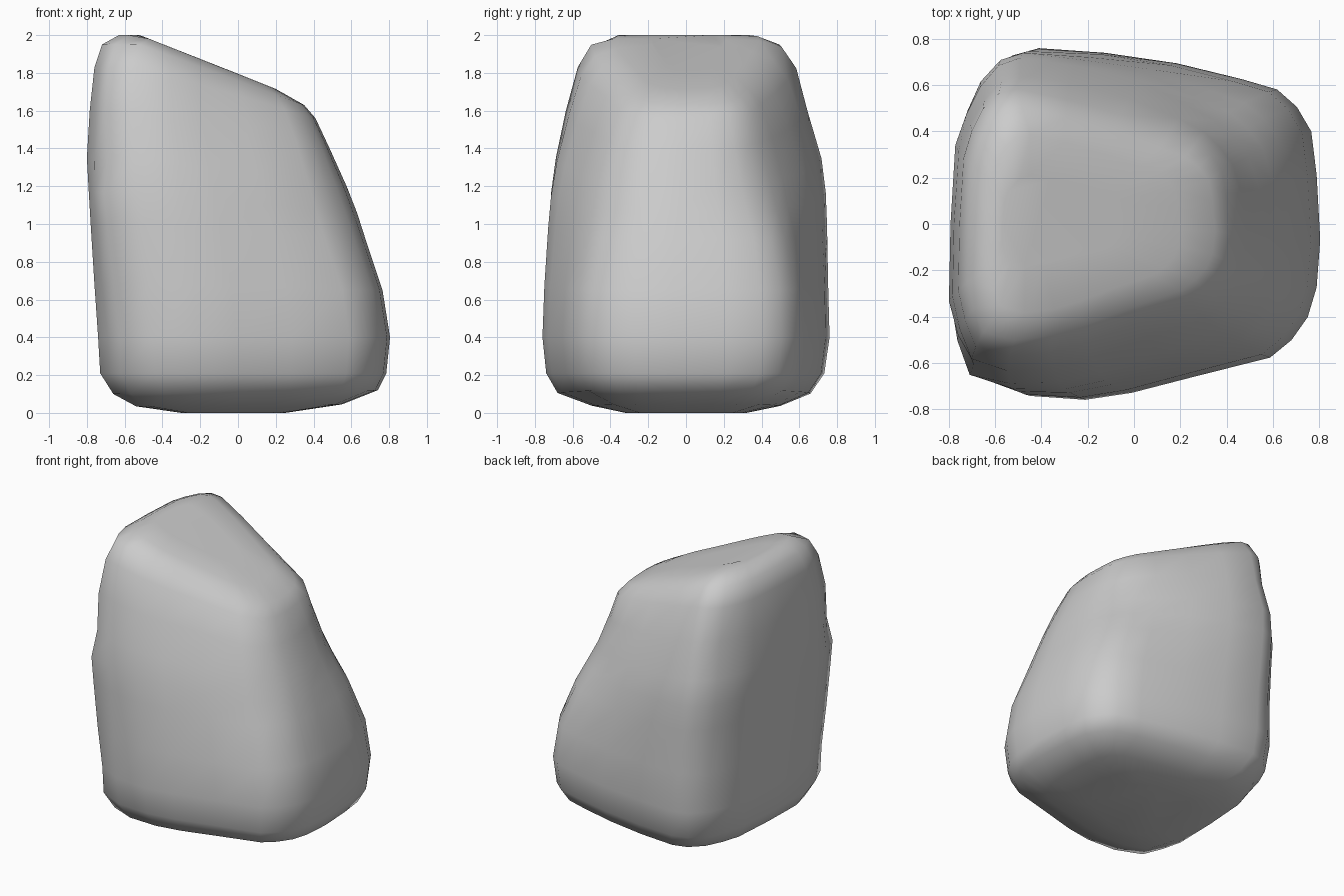
import bpy, bmesh
from mathutils import Vector

# Plan outline of the boulder, counter-clockwise, scaled to -1..1
PLAN = [(-1, -.46), (-.95, -.67), (-.87, -.87), (-.62, -.98), (-.31, -1), (-.05, -.96),
        (.33, -.86), (.72, -.76), (.84, -.66), (.93, -.53), (.98, -.36), (1, -.09),
        (.98, .28), (.95, .53), (.87, .67), (.76, .77), (.56, .83), (.2, .92),
        (-.2, .98), (-.56, 1), (-.7, .95), (-.82, .82), (-.9, .65), (-.96, .46), (-.99, 0)]

# Levels: x left, x right, y front, y back, z left, z right, narrowing to the right
LEVELS = [(-.3, .25, .32, .32, .0, .0, 0),
          (-.54, .55, .5, .5, .035, .045, 0),
          (-.66, .74, .68, .66, .1, .12, 0),
          (-.73, .785, .74, .73, .21, .21, 0),
          (-.745, .805, .76, .755, .4, .4, 0),
          (-.76, .765, .755, .755, .68, .65, .02),
          (-.78, .675, .75, .76, 1.0, .92, .08),
          (-.79, .63, .745, .76, 1.17, 1.06, .12),
          (-.8, .575, .725, .745, 1.35, 1.2, .16),
          (-.785, .485, .68, .69, 1.6, 1.4, .24),
          (-.76, .41, .62, .625, 1.83, 1.56, .3),
          (-.72, .35, .55, .55, 1.95, 1.63, .36),
          (-.63, .2, .42, .42, 2.0, 1.715, .36),
          (-.57, -.05, .2, .22, 2.0, 1.815, .3)]

# Shallow hollows and bulges: centre, radius, push
DENTS = [((-.72, -.6, 1.38), .18, (.02, .015, 0)),
         ((-.72, -.6, 1.12), .25, (-.015, -.01, 0)),
         ((-.70, -.6, .4), .35, (.02, .015, 0)),
         ((-.68, .6, 1.55), .35, (.025, -.02, 0)),
         ((-.68, .66, .4), .45, (-.02, .015, 0)),
         ((.46, -.46, 1.05), .4, (-.02, .02, 0)),
         ((.46, .45, 1.2), .48, (-.055, -.05, 0))]


def ring(bm, level):
    xl, xr, yf, yb, zl, zr, taper = level
    verts = []
    for u, v in PLAN:
        t = (u + 1) / 2
        x = xl + (xr - xl) * t
        y = v * (yf if v < 0 else yb) * (1 - taper * t)
        s = max(0, (x + .52) / (xr + .52)) if xr > -.5 else 0
        verts.append(bm.verts.new((x, y, zl + (zr - zl) * s)))
    return verts


bm = bmesh.new()
rings = [ring(bm, lv) for lv in LEVELS]
n = len(PLAN)

# Sides
for a, b in zip(rings, rings[1:]):
    for i in range(n):
        j = (i + 1) % n
        bm.faces.new((a[i], a[j], b[j], b[i]))

# Base and crown
bm.faces.new(rings[0][::-1])
bm.faces.new(rings[-1])

# Weathered hollows and bulges
for centre, radius, push in DENTS:
    for v in bm.verts:
        d = (v.co - Vector(centre)).length / radius
        if d < 1:
            v.co += Vector(push) * (1 - d * d) ** 2

bmesh.ops.recalc_face_normals(bm, faces=bm.faces)
for f in bm.faces:
    f.smooth = True
mesh = bpy.data.meshes.new("boulder")
bm.to_mesh(mesh)
bm.free()
boulder = bpy.data.objects.new("boulder", mesh)
bpy.context.collection.objects.link(boulder)
